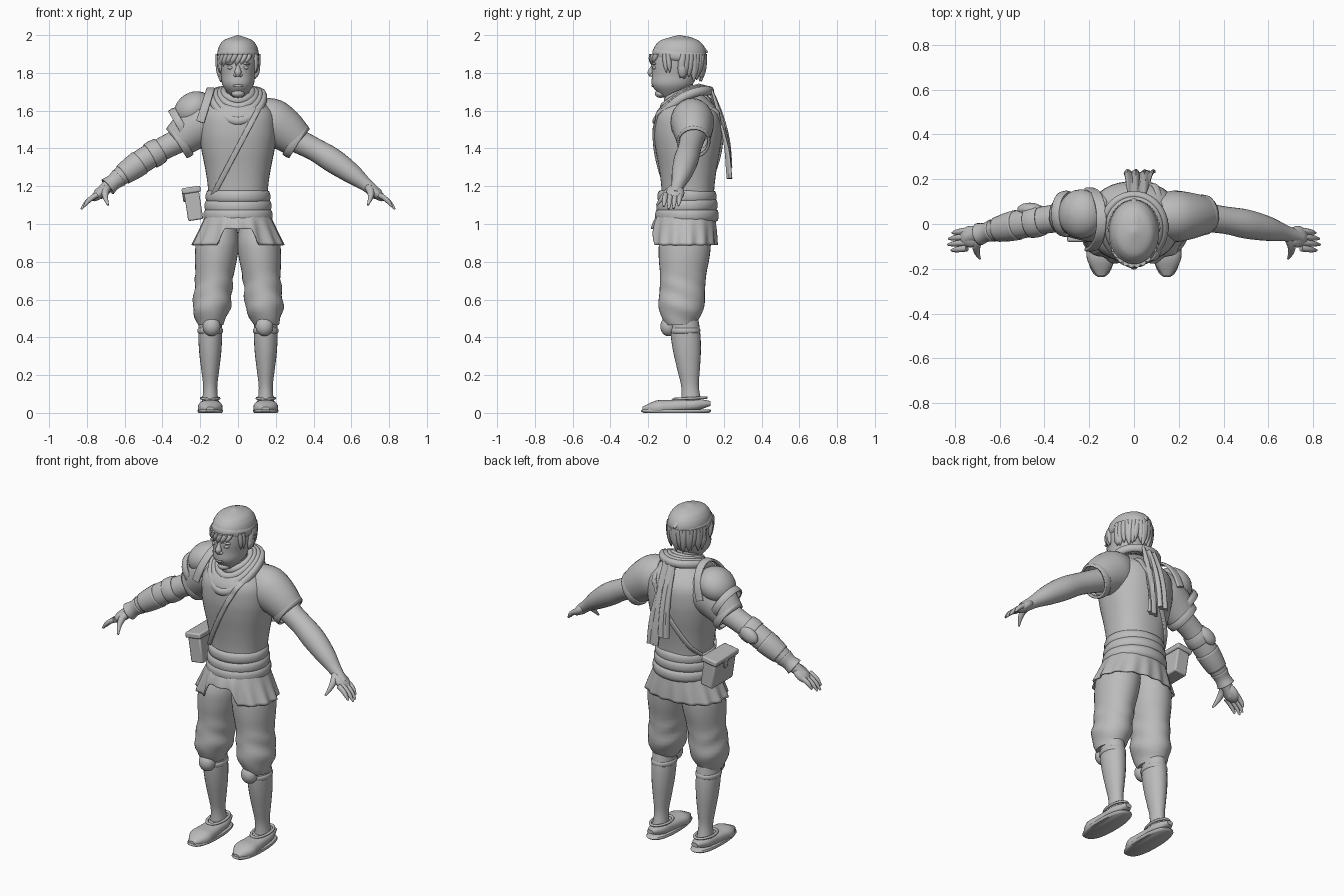
import bpy, bmesh, math, random
from mathutils import Vector, Matrix

random.seed(4)
if "Cube" in bpy.data.objects:
    bpy.data.objects.remove(bpy.data.objects["Cube"])

clay = bpy.data.materials.new("clay_grey")
clay.use_nodes = True
clay.diffuse_color = (.5, .5, .5, 1)
clay.node_tree.nodes["Principled BSDF"].inputs["Base Color"].default_value = clay.diffuse_color

X, Y, Z = Matrix.Identity(3)
SIDES = {"left": 1, "right": -1}


def finish(name, bm, solid=0):
    """Turn a bmesh into a smooth shaded object, sharp edges kept."""
    mesh = bpy.data.meshes.new(name)
    bmesh.ops.recalc_face_normals(bm, faces=bm.faces)
    bm.to_mesh(mesh)
    bm.free()
    mesh.shade_smooth()
    mesh.set_sharp_from_angle(angle=.9)
    mesh.materials.append(clay)
    part = bpy.data.objects.new(name, mesh)
    bpy.context.scene.collection.objects.link(part)
    if solid:
        part.modifiers.new("thickness", "SOLIDIFY").thickness = solid
    return part


def spline(rows, steps, closed):
    """Smooth curve through all rows."""
    count, out = len(rows), []
    for i in range(count if closed else count - 1):
        near = [rows[(i + k) % count] if closed else rows[min(max(i + k, 0), count - 1)] for k in (-1, 0, 1, 2)]
        for step in range(steps):
            t = step / steps
            out.append([b + t / 2 * (c - a + t * (a + a - 5*b + 4*c - d + t * (3*b - a - 3*c + d)))
                        for a, b, c, d in zip(*near)])
    return out if closed else out + [list(rows[-1])]


def loft(name, rows, ref=X, axis=None, sides=24, steps=4, power=2, warp=None, closed=False, cap=True, solid=0, s=1):
    """Skin through rows of (x, y, z, radius along ref, other radius); s mirrors."""
    rows = spline([(row[0] * s, *row[1:]) for row in rows], steps, closed)
    count, bm, loops = len(rows), bmesh.new(), []
    for i, row in enumerate(rows):
        before = rows[i - 1] if closed else rows[max(i - 1, 0)]
        after = rows[(i + 1) % count] if closed else rows[min(i + 1, count - 1)]
        along = axis or (Vector(after[:3]) - Vector(before[:3])).normalized()
        u = (ref - along * ref.dot(along)).normalized()
        v = along.cross(u)
        loop = []
        for k in range(sides):
            angle = math.tau * k / sides
            cu, cv = (math.copysign(abs(f) ** (2 / power), f) for f in (math.cos(angle), math.sin(angle)))
            p = Vector(row[:3]) + u * cu * max(row[3], .001) + v * cv * max(row[4], .001)
            loop.append(bm.verts.new(warp(p) if warp else p))
        loops.append(loop)
    for i in range(count if closed else count - 1):
        low, high = loops[i], loops[(i + 1) % count]
        for k in range(sides):
            bm.faces.new((low[k - 1], low[k], high[k], high[k - 1]))
    if cap and not closed:
        bm.faces.new(loops[0])
        bm.faces.new(loops[-1])
    return finish(name, bm, solid)


def column(name, start, end, radii, depth=1, bow=(0, 0, 0), **options):
    """Loft from start to end with evenly spaced radii and an optional bow."""
    start, end, bow = Vector(start), Vector(end), Vector(bow)
    rows = []
    for i, radius in enumerate(radii):
        t = i / (len(radii) - 1)
        rows.append((*(start.lerp(end, t) + bow * math.sin(math.pi * t)), radius, radius * depth))
    return loft(name, rows, **options)


def ring(name, center, rx, ry, thick, tall, tilt=0, lift=0, s=1):
    rows = []
    for k in range(20):
        c, n = math.cos(math.tau * k / 20), math.sin(math.tau * k / 20)
        rows.append((center[0] + rx * c, center[1] + ry * n, center[2] + tilt * n + lift * c * c, tall, thick))
    loft(name, rows, Z, sides=10, steps=3, closed=True, s=s)


def ball(name, center, size, turn=0, s=1):
    wave = [math.pi * k / 12 for k in range(13)]
    part = loft(name, [(0, 0, -math.cos(a) * size[2], math.sin(a) * size[0], math.sin(a) * size[1]) for a in wave],
                axis=Z, steps=1)
    part.location = (center[0] * s, center[1], center[2])
    part.rotation_euler.y = turn * s


def box(name, center, size, turn):
    bm = bmesh.new()
    place = Matrix.Translation(center) @ Matrix.Rotation(turn, 4, "Y") @ Matrix.Diagonal((*size, 1))
    bmesh.ops.create_cube(bm, size=1, matrix=place)
    bevel = finish(name, bm).modifiers.new("soft_edges", "BEVEL")
    bevel.width, bevel.segments = .008, 2


# Tunic body, one radius for every tenth of height
TORSO = (.16, .155, .16, .175, .195, .205, .185, .07)
column("tunic_body", (0, .01, 1), (0, .01, 1.7), TORSO, depth=.88, power=2.3, sides=40)


def torso_y(x, z, side):
    """Depth of the tunic surface on the front or back."""
    i, t = divmod((z - 1) * 10, 1)
    radius = TORSO[int(i)] * (1 - t) + TORSO[int(i) + 1] * t
    return .01 + side * radius * .88 * max(0, 1 - abs(x / radius) ** 2.3) ** (1 / 2.3)


# Skirt with pleats and a raised front hem
def pleat(p):
    t = (1.05 - p.z) / .16
    flare = 1 + .035 * t * math.sin(15 * math.atan2(p.y, p.x))
    arch = min(1, 1.7 * max(0, 1 - (p.x / .11) ** 2)) if p.y < 0 else 0
    return Vector((p.x * flare, p.y * flare * (1 - t / 5), p.z + .085 * t * arch))


column("tunic_skirt", (0, 0, 1.05), (0, -.01, .89), (.17, .205, .24), depth=.9,
       axis=Z, sides=96, power=2.2, warp=pleat, cap=False, solid=.008)

# Wrapped sash in three bands
for i, name in enumerate(("lower", "middle", "upper")):
    width = .17 - .006 * i
    ring(name + "_sash_band", (0, .005, 1.045 + .05 * i), width, width - .015, thick=.014, tall=.032, tilt=.006 * (i % 2))

# Neck and layered scarf, each fold tighter and higher
column("neck", (0, .01, 1.58), (0, -.03, 1.78), (.07, .06, .06), axis=Z)
for i, name in enumerate(("outer", "second", "third", "collar")):
    ring(name + "_scarf_fold", (0, -.015, 1.625 + .021 * i), .136 - .02 * i, .144 - .02 * i,
         thick=.019, tall=.024, tilt=.08 - .016 * i, lift=.045 - .014 * i)


def ripple(p):
    return p + Y * .006 * math.sin(p.x * 160)


for name, x, low in (("long", .06, 1.24), ("short", -.01, 1.3)):
    column(name + "_scarf_tail", (x / 2, .13, 1.71), (x, .23, low), (.025, .03, .034, .036), depth=.3,
           bow=(0, .025, 0), warp=ripple, power=3)

# Head and face
column("head", (0, -.085, 1.67), (0, -.03, 1.97), (.03, .08, .09, .1, .1, .07), depth=1.3, axis=Z, power=2.1, sides=36)
column("nose", (0, -.168, 1.85), (0, -.184, 1.78), (.009, .011, .018, .01), bow=(0, -.008, 0), axis=Z, sides=12)
for name, z in (("upper_lip", 1.744), ("lower_lip", 1.732)):
    ball(name, (0, -.172, z), (.028, .011, .008))
ball("chin", (0, -.135, 1.69), (.035, .03, .022))
for side, s in SIDES.items():
    ball(side + "_nostril", (.013, -.178, 1.788), (.011, .014, .009), s=s)
    ball(side + "_eye", (.038, -.163, 1.828), (.018, .015, .011), s=s)
    ball(side + "_brow", (.04, -.168, 1.85), (.028, .012, .007), .12, s)
    ball(side + "_ear", (.102, -.02, 1.81), (.013, .022, .036), .2, s)


# Hair locks hanging from under the cap
def lock(name, angle, length, skew, radius):
    ends = []
    for turn, spread, z in ((0, 1, 1.9), (skew, .92, 1.9 - length)):
        a = math.radians(angle + turn)
        if a > math.pi:
            spread = 1.02
        ends.append((.102 * spread * math.cos(a), -.043 + .136 * spread * math.sin(a), z))
    column(name, *ends, (radius, radius * 1.2, radius, radius / 8), axis=Z, sides=8)


for i in range(19):
    lock("back_hair_%d" % i, 12 + i * 8.7, random.uniform(.12, .15), random.uniform(-8, 8), .018)
for side, angle, skew in (("left", 330, 4), ("right", 210, -4)):
    for i in range(2):
        lock("%s_sideburn_%d" % (side, i), angle + skew * i * 2, .1, skew, .012)
for i in range(7):
    lock("fringe_%d" % i, 222 + i * 14, random.uniform(.045, .07), -14, .014)

# Soft cap with rolled brim and drooping point
column("cap", (0, -.035, 1.88), (0, -.035, 2), (.107, .109, .105, .094, .07, .004), depth=1.3, axis=Z, sides=36)
ring("cap_brim", (0, -.035, 1.896), .101, .132, thick=.012, tall=.027, tilt=-.008, lift=-.006)
column("cap_point", (0, -.02, 1.94), (0, .115, 1.908), (.07, .06, .036, .005), depth=.8, bow=(0, 0, .012))


# Arms follow one falling curve outward
def arm_row(x, radius):
    return (x, .05 - x * x / 5, 1.55 - x / 5 - .45 * x * x, radius, radius)


ARM = ((.25, .068), (.4, .061), (.5, .065), (.6, .054), (.68, .035), (.74, .03))
for side, s in SIDES.items():
    loft(side + "_arm", [arm_row(*pair) for pair in ARM], Y, s=s)
    ball(side + "_palm", arm_row(.73, 0)[:3], (.06, .048, .027), .7, s)
    for i, name in enumerate(("index", "middle", "ring", "little")):
        y, reach = -.108 + i * .026, (.07, .085, .082, .065)[i]
        column("%s_%s_finger" % (side, name), (.745, y, 1.155), (.745 + reach, y - .01, 1.155 - reach * .9),
               (.015, .014, .012, .005), bow=(.005, 0, .006), ref=Y, sides=10, s=s)
    column(side + "_thumb", (.69, -.06, 1.195), (.688, -.155, 1.1), (.022, .02, .014, .005),
           bow=(.015, 0, .01), ref=Y, sides=12, s=s)
    column(side + "_sleeve", (.1, .03, 1.57), (.32, .04, 1.435), (.095, .115, .105, .084), depth=1.08,
           bow=(0, 0, .02), ref=Y, cap=False, solid=.008, s=s)
    column(side + "_sleeve_hem", (.285, .04, 1.455), (.322, .04, 1.433), (.088, .091, .088), depth=1.12,
           ref=Y, cap=False, solid=.014, s=s)


# Right arm guards
def arm_band(name, start, end, radii):
    column(name, arm_row(start, 0)[:3], arm_row(end, 0)[:3], radii, ref=Y, cap=False, solid=.008, s=-1)


arm_band("elbow_band", .41, .465, (.067, .072, .07))
arm_band("forearm_wrap", .52, .61, (.068, .064, .056))
arm_band("wrist_cuff", .63, .69, (.051, .043, .05))
ball("elbow_pad", (.465, .065, 1.37), (.06, .03, .042), .5, s=-1)
ball("shoulder_guard", (.237, .045, 1.608), (.108, .11, .088), .6, s=-1)
column("shoulder_guard_rim", (.285, .045, 1.53), (.32, .045, 1.51), (.1, .104, .1), ref=Y, cap=False, solid=.008, s=-1)
arc = [math.pi * k / 8 for k in range(9)]
loft("shoulder_guard_strap", [(.2 - .055 * math.sin(a), .02 - .135 * math.cos(a), 1.54 + .175 * math.sin(a), .022, .008)
                              for a in arc], power=4, s=-1)

# Shoulder strap and hip satchel
for name, side, low in (("front", -1, 1.12), ("back", 1, 1.17)):
    path = [(.13 - .28 * k / 10, 1.65 + (low - 1.65) * k / 10) for k in range(11)]
    loft(name + "_strap", [(x, torso_y(x, z, side) + side * .004, z, .007, .014) for x, z in path], Y, power=4, sides=16)
box("satchel_body", (-.235, .03, 1.095), (.08, .2, .15), -.15)
box("satchel_lid", (-.248, .03, 1.18), (.1, .22, .032), -.15)
box("satchel_clasp", (-.288, .03, 1.15), (.012, .03, .07), -.15)


# Legs and shoes
def crease(p):
    return p + X * .004 * math.sin(p.z * 60 + p.y * 25) * (p.z < .72)


def flatten(p):
    return Vector((p.x, p.y, max(p.z, .003)))


for side, s in SIDES.items():
    column(side + "_breeches", (.1, 0, 1), (.148, -.03, .465), (.09, .113, .112, .102, .1, .1, .066), depth=1.2,
           axis=Z, sides=32, warp=crease, s=s)
    column(side + "_calf", (.147, -.01, .5), (.147, .03, .04), (.06, .063, .058, .047, .037, .046), depth=1.25, axis=Z, s=s)
    ring(side + "_knee_strap", (.147, -.005, .435), .062, .075, thick=.006, tall=.014, s=s)
    ball(side + "_knee_pad", (.14, -.093, .458), (.047, .043, .052), s=s)
    column(side + "_shoe", (.147, .13, .05), (.147, -.23, .02), (.02, .05, .055, .06, .063, .02), depth=.62,
           axis=-Y, power=2.4, warp=flatten, s=s)
    column(side + "_sole", (.147, -.052, 0), (.147, -.052, .018), (.062, .067, .065), depth=2.77,
           axis=Z, power=2.4, sides=36, s=s)
    ring(side + "_shoe_collar", (.147, .022, .077), .046, .085, thick=.008, tall=.007, tilt=.004, s=s)
